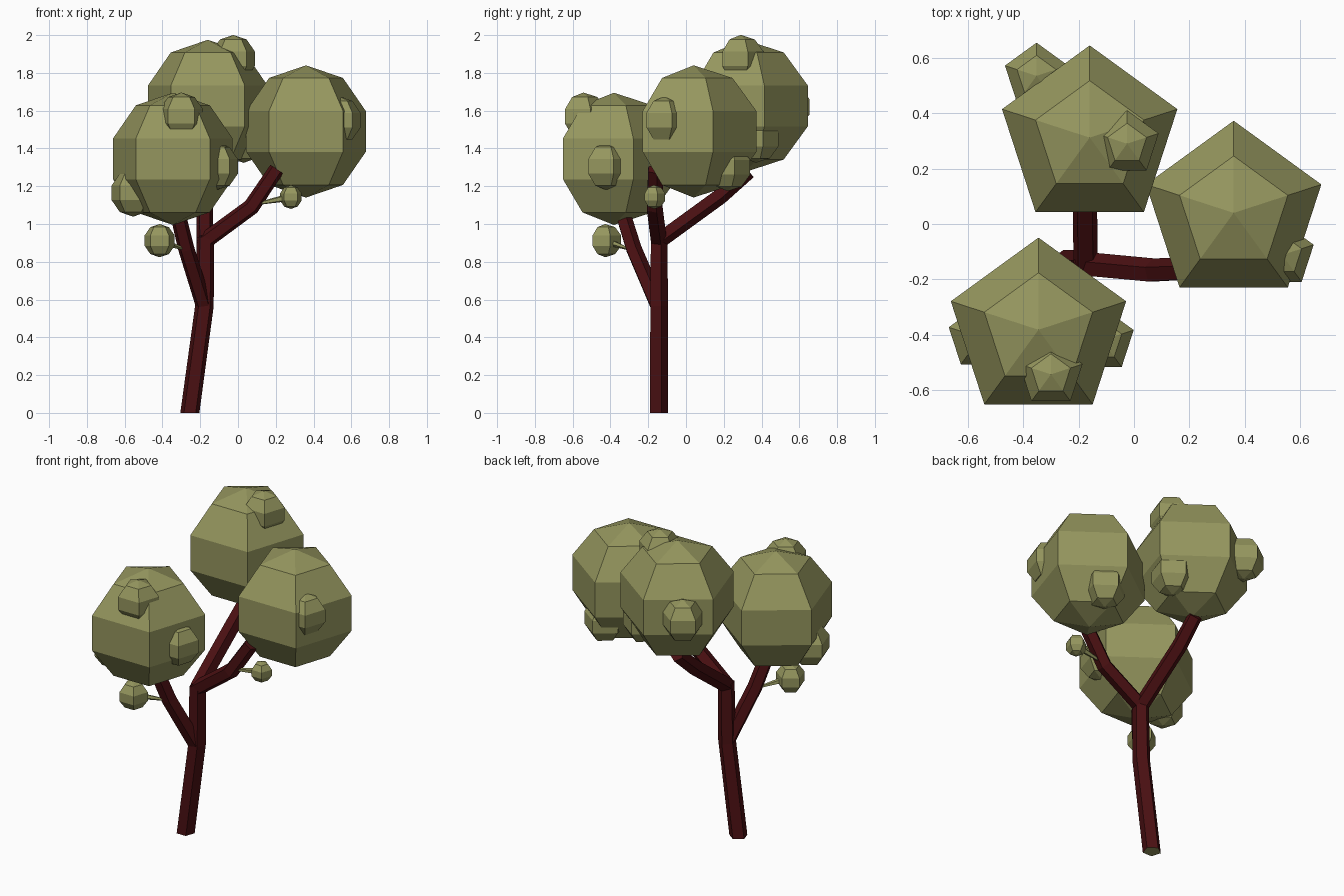
import bpy, bmesh, math
from mathutils import Vector

if "Cube" in bpy.data.objects:
    bpy.data.objects.remove(bpy.data.objects["Cube"])

SIDES = 5


def material(name, rgb):
    m = bpy.data.materials.new(name)
    m.diffuse_color = (*rgb, 1)
    m.use_nodes = True
    m.node_tree.nodes["Principled BSDF"].inputs["Base Color"].default_value = m.diffuse_color
    return m


LEAF = material("olive leaf", (0.30, 0.305, 0.112))
BARK = material("dark red bark", (0.068, 0.005, 0.006))


def loft(name, rings, start, end, mats):
    """Join rings of points; each end closes to a tip point, or a flat cap if None."""
    bm = bmesh.new()
    loops = [[bm.verts.new(p) for p in ring] for ring in rings]
    for a, b in zip(loops, loops[1:]):
        for i in range(SIDES):
            j = (i + 1) % SIDES
            bm.faces.new((a[i], a[j], b[j], b[i]))
    for loop, tip in ((loops[0], start), (loops[-1], end)):
        if tip is None:
            bm.faces.new(loop)
        else:
            t = bm.verts.new(tip)
            for i in range(SIDES):
                bm.faces.new((loop[i], loop[(i + 1) % SIDES], t))
    bmesh.ops.recalc_face_normals(bm, faces=bm.faces)
    me = bpy.data.meshes.new(name)
    bm.to_mesh(me)
    bm.free()
    for m in mats:
        me.materials.append(m)
    ob = bpy.data.objects.new(name, me)
    bpy.context.collection.objects.link(ob)
    return ob


def pentagon(r):
    return [Vector((r * math.cos(a), r * math.sin(a), 0))
            for a in (math.pi / 2 + i * math.tau / SIDES for i in range(SIDES))]


def ball(name, centre, r):
    """Low-poly ball with five sides and five bands, one corner towards the back."""
    c = Vector(centre)
    rings = []
    for k in range(1, 5):
        a = math.pi * k / 5
        rings.append([c + p + Vector((0, 0, -r * math.cos(a)))
                      for p in pentagon(r * math.sin(a))])
    up = Vector((0, 0, r))
    return loft(name, rings, c - up, c + up, [LEAF])


def tube(name, path, radii, mats, level=False):
    """Five-sided limb along a path; level keeps the sections horizontal."""
    pts = [Vector(p) for p in path]
    z = Vector((0, 0, 1))
    rings = []
    for i, p in enumerate(pts):
        t = Vector((0, 0, 0))
        if i > 0:
            t += (p - pts[i - 1]).normalized()
        if i < len(pts) - 1:
            t += (pts[i + 1] - p).normalized()
        q = z.rotation_difference(z if level else t)
        rings.append([p + q @ v for v in pentagon(radii[i])])
    return loft(name, rings, None, None, mats)


# Trunk, with a leaf-coloured underside
trunk = tube("trunk", [(-0.255, -0.147, 0), (-0.178, -0.147, 0.565), (-0.173, -0.147, 0.93)],
             [0.053, 0.052, 0.048], [BARK, LEAF], level=True)
for f in trunk.data.polygons:
    if f.normal.z < -0.9:
        f.material_index = 1

# Branches
tube("right_branch", [(-0.175, -0.147, 0.91), (0.07, -0.17, 1.09), (0.205, -0.165, 1.29)],
     [0.046, 0.046, 0.043], [BARK])
tube("back_branch", [(-0.175, -0.15, 0.91), (-0.178, 0.18, 1.15), (-0.17, 0.33, 1.28)],
     [0.046, 0.046, 0.043], [BARK])
tube("left_branch", [(-0.178, -0.147, 0.56), (-0.275, -0.28, 0.87), (-0.325, -0.345, 1.08)],
     [0.046, 0.045, 0.043], [BARK])

# Large leaf crowns
for name, c in (("right", (0.36, 0.04, 1.49)),
                ("back", (-0.16, 0.312, 1.625)),
                ("left", (-0.345, -0.382, 1.345))):
    ball(name + "_crown", c, 0.35)

# Small leaf clumps bulging from the crowns
for i, c in enumerate([(-0.30, -0.543, 1.57), (-0.115, -0.42, 1.305), (-0.555, -0.41, 1.165),
                       (0.535, -0.112, 1.55), (0.40, 0.22, 1.30), (-0.025, 0.29, 1.875),
                       (-0.352, 0.535, 1.62), (0.03, 0.37, 1.45)]):
    ball("leaf_clump_%d" % (i + 1), c, 0.126)

# Buds on twigs that widen away from the branch
for name, root, c, r in (("right", (0.09, -0.17, 1.105), (0.28, -0.17, 1.143), 0.063),
                         ("left", (-0.28, -0.295, 0.865), (-0.415, -0.427, 0.912), 0.088)):
    tube(name + "_twig", [root, c], [0.006, 0.022], [LEAF])
    ball(name + "_bud", c, r)
